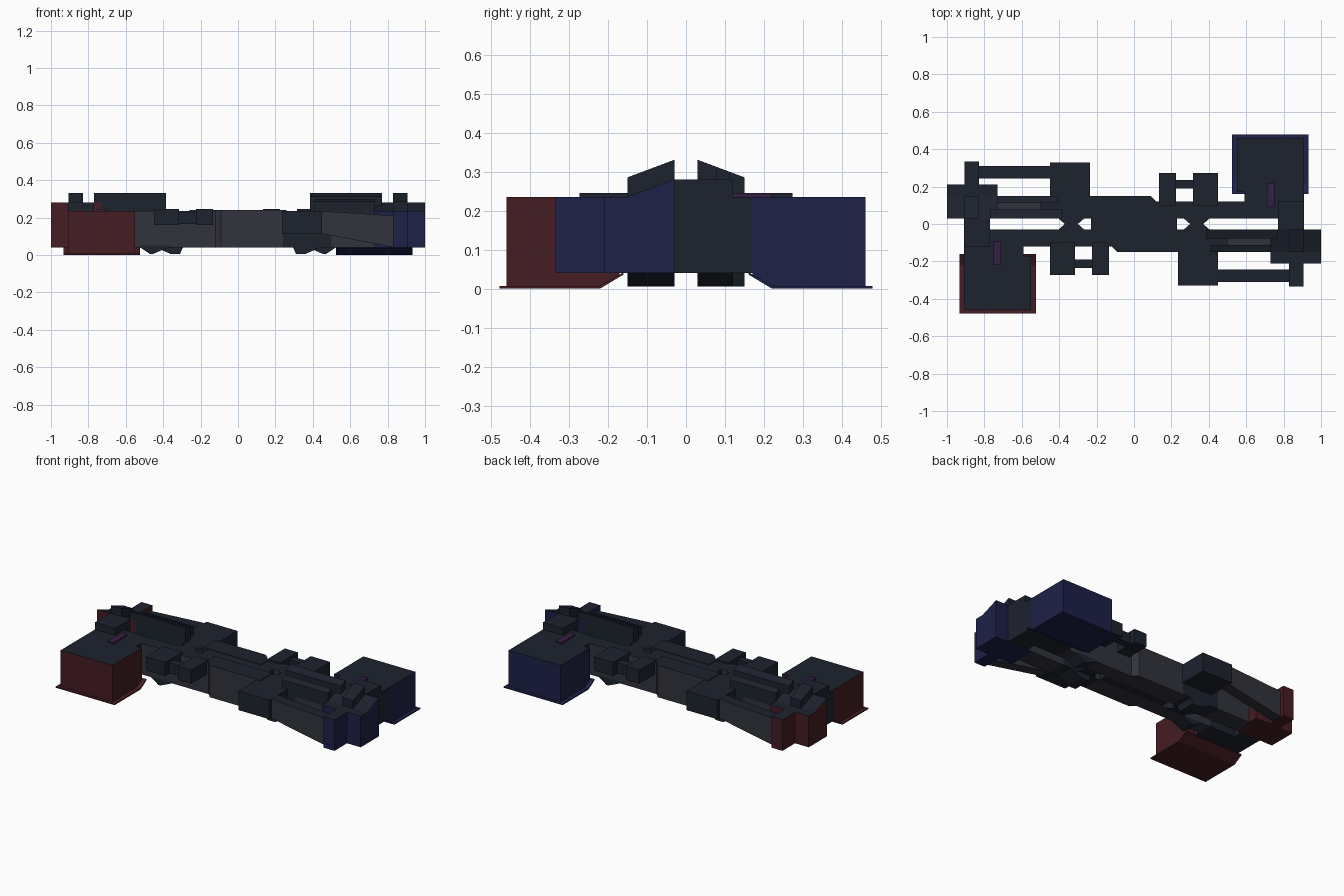
import bpy, bmesh
from mathutils import Matrix, Vector

if "Cube" in bpy.data.objects:
    bpy.data.objects.remove(bpy.data.objects["Cube"])

COLOURS = {
    "dark": (0.012, 0.016, 0.027, 1), "stone": (0.032, 0.033, 0.046, 1),
    "blue": (0.013, 0.015, 0.065, 1), "red": (0.06, 0.012, 0.017, 1),
    "purple": (0.035, 0.013, 0.06, 1),
}
mats = {}
for n, c in COLOURS.items():
    mats[n] = bpy.data.materials.new(n)
    mats[n].diffuse_color = c


def prism(name, profile, axis, lo, hi, colour="dark", twin=True, top="dark"):
    """Extrude a 2D profile along an axis; the twin is turned half round z."""
    def point(p, t):
        return {"x": (t, p[0], p[1]), "y": (p[0], t, p[1]), "z": (p[0], p[1], t)}[axis]
    bm = bmesh.new()
    face = bm.faces.new([bm.verts.new(point(p, lo)) for p in profile])
    ext = bmesh.ops.extrude_face_region(bm, geom=[face])
    moved = [v for v in ext["geom"] if isinstance(v, bmesh.types.BMVert)]
    bmesh.ops.translate(bm, verts=moved, vec=Vector(point((0, 0), hi - lo)))
    bmesh.ops.recalc_face_normals(bm, faces=bm.faces[:])
    for f in bm.faces:  # roofs are darker than walls
        f.material_index = 1 if f.normal.z > 0.5 else 0
    sides = [("_east", colour)]
    if twin:
        sides.append(("_west", "red" if colour == "blue" else colour))
    for suffix, col in sides:
        if suffix == "_west":
            bmesh.ops.rotate(bm, verts=bm.verts[:], matrix=Matrix.Rotation(3.14159265, 3, 'Z'))
        me = bpy.data.meshes.new(name + suffix)
        bm.to_mesh(me)
        me.materials.append(mats[col])
        me.materials.append(mats[top or col])
        bpy.context.collection.objects.link(bpy.data.objects.new(name + suffix, me))
    bm.free()


def box(name, x0, x1, y0, y1, z0, z1, colour="dark", twin=True, top="dark"):
    prism(name, [(x0, y0), (x1, y0), (x1, y1), (x0, y1)], "z", z0, z1, colour, twin, top)


# Team base with a bevelled underside and a thin floor flange
prism("base", [(.46, 0), (.22, 0), (.17, .035), (.17, .235), (.46, .235)], "x", .55, .91, "blue")
prism("base_flange", [(.478, 0), (.22, 0), (.16, .036), (.16, .042), (.222, .007), (.478, .007)],
      "x", .523, .933, "blue", top=None)
box("base_skylight", .71, .75, .09, .22, .23, .245, "purple", top=None)
box("base_entry", .59, .91, .03, .17, .04, .235)
box("base_back_hall", .77, .91, -.03, .12, .04, .28)

# End block and the flank route: corner, sloping corridor, raised room
prism("end_block", [(-.21, .04), (-.03, .04), (-.03, .28), (-.15, .235), (-.21, .235)],
      "x", .73, 1.0, "blue")
box("corner_block", .83, .905, -.335, -.20, .04, .235, "blue")
prism("sloping_corridor", [(.44, .115), (.84, .04), (.84, .21), (.44, .235)],
      "y", -.31, -.243, "stone")
box("raised_room", .235, .45, -.33, -.14, .115, .235)

# Inner hall, its open passage and the two roof ribs either side of it
box("inner_hall", .24, .50, -.15, -.03, .04, .235)
box("inner_passage", .50, .75, -.15, -.03, .04, .2, "stone", top=None)
prism("roof_rib_inner", [(-.078, .2), (-.03, .2), (-.03, .33), (-.078, .312)], "x", .385, .77)
prism("roof_rib_outer", [(-.15, .2), (-.112, .2), (-.112, .299), (-.15, .285)], "x", .41, .73)
prism("roof_turret", [(-.15, .2), (-.03, .2), (-.03, .33), (-.15, .285)], "x", .83, .905)

# Trenches dipping below floor level
prism("trench", [(.29, .05), (.31, .005), (.36, .005), (.45, .045), (.45, .05)], "y", -.15, -.03)
prism("side_trench", [(.35, .05), (.455, .005), (.47, .005), (.53, .045), (.53, .05)], "y", .03, .12)

# Outer hall with two side rooms joined by a bridge
box("outer_hall", .11, .60, .03, .12, .04, .235, "stone")
for i, (a, b) in enumerate([(.135, .225), (.315, .45)]):
    box("side_room_%d" % (i + 1), a, b, .10, .273, .16, .245)
box("room_bridge", .22, .32, .19, .235, .165, .23, "dark")

# Middle of the map
prism("centre_hall", [(-.14, -.03), (-.14, -.10), (-.09, -.15), (.26, -.15), (.26, -.03)],
      "z", .04, .24, "stone")
box("centre_link", -.23, .23, -.03, .03, .04, .235, "dark", False)
prism("hub", [(.26, -.035), (.41, -.035), (.37, 0), (.41, .035), (.26, .035), (.30, 0)],
      "z", .04, .235)

for m in bpy.data.materials:
    if m.users and not m.is_grease_pencil:
        m.use_nodes = True
        m.node_tree.nodes["Principled BSDF"].inputs["Base Color"].default_value = m.diffuse_color
